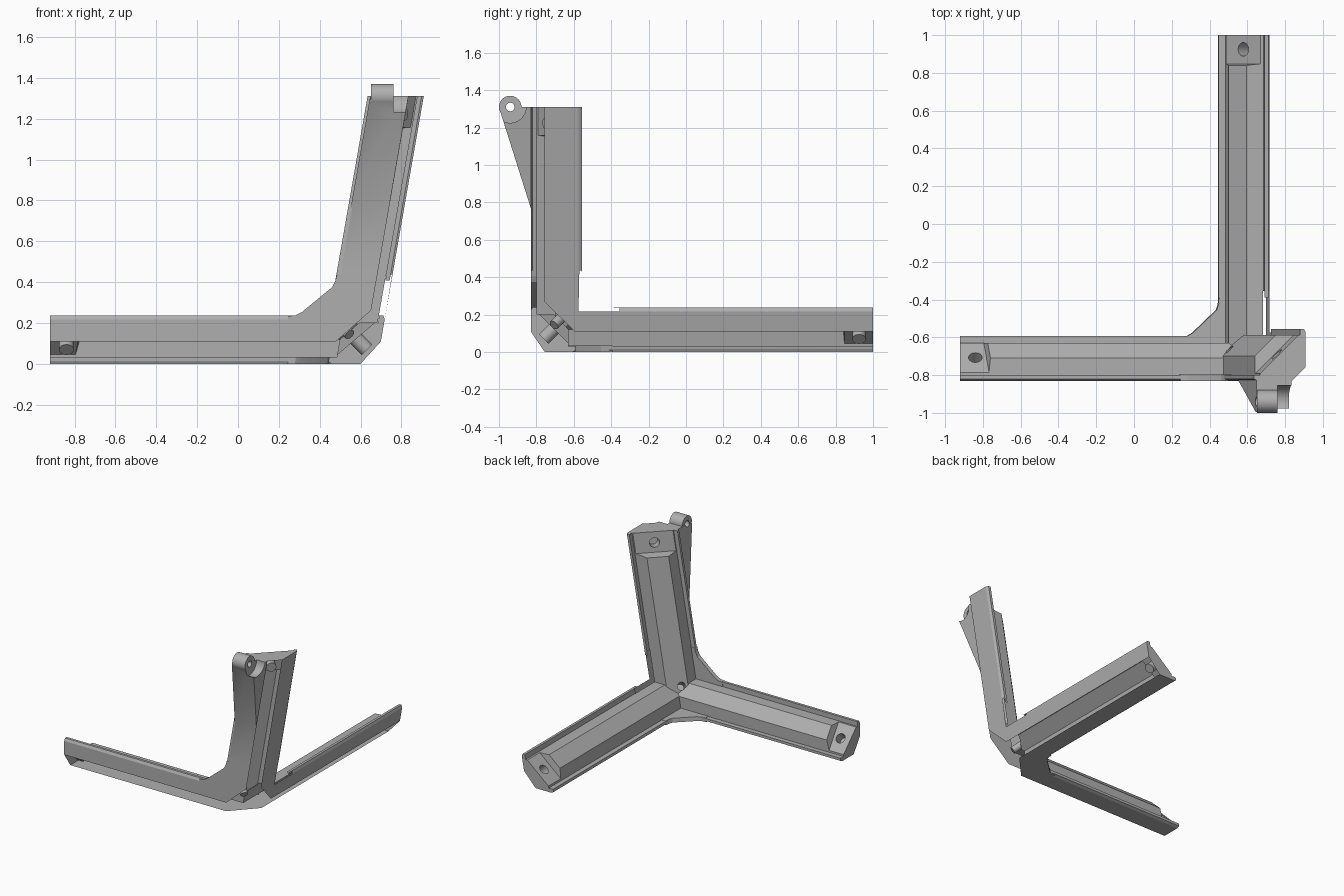
import bpy, bmesh
from mathutils import Vector

cube = bpy.data.objects.get("Cube")
if cube:
    bpy.data.objects.remove(cube, do_unlink=True)

grey = bpy.data.materials.new("plain_grey")
grey.use_nodes = True
grey.diffuse_color = (0.43, 0.43, 0.43, 1)
grey.node_tree.nodes["Principled BSDF"].inputs["Base Color"].default_value = grey.diffuse_color

LEAN = 0.175          # sideways lean of the post per unit of height
WALL = 0.03           # wall thickness
END = 0.237           # wall width of the two flat arms
POST = 0.275          # wall width of the post


def place(u, v, w):
    """Distances from the outer corner to model space."""
    return Vector((0.68 - u + LEAN * w, -0.83 + v, w))


def on_axis(axis, along, a, b):
    """Point with `along` on one corner axis and a, b on the others."""
    p = [a, b]
    p.insert(axis, along)
    return place(*p)


def loft(name, rings):
    """Solid through equal rings of points, capped at both ends."""
    bm = bmesh.new()
    loops = [[bm.verts.new(p) for p in ring] for ring in rings]
    n = len(loops[0])
    for r0, r1 in zip(loops, loops[1:]):
        for i in range(n):
            j = (i + 1) % n
            bm.faces.new((r0[i], r0[j], r1[j], r1[i]))
    bm.faces.new(loops[0])
    bm.faces.new(loops[-1])
    bmesh.ops.recalc_face_normals(bm, faces=bm.faces)
    mesh = bpy.data.meshes.new(name)
    bm.to_mesh(mesh)
    bm.free()
    ob = bpy.data.objects.new(name, mesh)
    bpy.context.collection.objects.link(ob)
    mesh.materials.append(grey)
    return ob


def section(s, h, c):
    """Angle section: two walls with bevelled tips and a chamfered core."""
    half = [(s - 0.02, 0), (s, 0.01), (s, WALL), (h, WALL), (h, h - c)]
    return [(0, 0)] + half + [(b, a) for a, b in reversed(half)]


def arm(name, axis, length, pocket, s, h, c, c_pocket):
    stations = [(0, c), (pocket, c), (pocket + 0.008, c_pocket), (length, c_pocket)]
    return loft(name, [[on_axis(axis, t, a, b) for a, b in section(s, h, k)]
                       for t, k in stations])


def gusset(name, axis, sa, sb):
    """Web plate filling the inside corner between two arms."""
    outline = [(0, 0), (sb + 0.2, 0), (sb + 0.2, sa - 0.003), (sb + 0.165, sa),
               (sb + 0.135, sa + 0.018), (sb + 0.01, sa + 0.138),
               (sb, sa + 0.17), (sb - 0.003, sa + 0.2), (0, sa + 0.2)]
    return loft(name, [[on_axis(axis, t, a, b) for a, b in outline] for t in (0, WALL + 0.002)])


def rod(name, center, axis, radius, depth):
    bpy.ops.mesh.primitive_cylinder_add(vertices=40, radius=radius, depth=depth, location=center,
                                        rotation=Vector(axis).to_track_quat('Z', 'Y').to_euler())
    ob = bpy.context.object
    ob.name = name
    ob.data.materials.append(grey)
    return ob


def slab(point, normal):
    """Large block lying outside a cutting plane."""
    n = Vector(normal).normalized()
    bpy.ops.mesh.primitive_cube_add(size=4, location=Vector(point) + 2 * n,
                                    rotation=n.to_track_quat('Z', 'Y').to_euler())
    ob = bpy.context.object
    ob.data.materials.append(grey)
    return ob


def combine(target, tool, operation):
    tool.hide_render = True
    bpy.context.view_layer.objects.active = target
    mod = target.modifiers.new("combine", 'BOOLEAN')
    mod.operation, mod.object, mod.solver = operation, tool, 'EXACT'
    bpy.ops.object.modifier_apply(modifier=mod.name)
    bpy.data.objects.remove(tool, do_unlink=True)


# Three arms and the webs between them
bracket = arm("corner_bracket", 0, 1.68, 1.475, END, 0.2, 0.08, 0.155)
combine(bracket, arm("back_arm", 1, 1.83, 1.67, END, 0.2, 0.08, 0.155), 'UNION')
combine(bracket, arm("post", 2, 1.31, 1.15, POST, 0.242, 0.11, 0.204), 'UNION')
combine(bracket, gusset("front_web", 1, END, POST), 'UNION')
combine(bracket, gusset("side_web", 0, END, POST), 'UNION')
combine(bracket, gusset("floor_web", 2, END, END), 'UNION')

# Arm end, outer edge chamfers and corner chamfer
for point, normal in [((-0.92, 0, 0), (-1, 0, 0)),
                      ((0, -0.755, 0), (0, -0.11, -0.075)),
                      ((0.6, 0, 0), (0.11, 0, -0.1)),
                      ((0.91, -0.755, 1.31), (1, -1, -LEAN)),
                      ((0.48, -0.83, 0.11), (1, -0.93, -1.13))]:
    combine(bracket, slab(point, normal), 'DIFFERENCE')

# Hinge lug: tapered wedge, clearance for the mating knuckle, and eye
EYE = (-0.94, 1.31)
side = [(0.02, 0.7), (0, 0.77), (-0.166, 1.295), (-0.11, 1.31), (0.02, 1.31)]
lug = loft("hinge_lug", [[place(u, v, w) for v, w in side] for u in (0.075, 0.262)])
combine(lug, rod("clearance", (0.86, *EYE), (1, 0, 0), 0.085, 0.2), 'DIFFERENCE')
combine(bracket, lug, 'UNION')
combine(bracket, rod("eye", (0.705, *EYE), (1, 0, 0), 0.06, 0.11), 'UNION')

# Pin hole, screw holes in the end pockets, and the inner corner hole
for center, axis, radius, depth in [
        ((0.705, *EYE), (1, 0, 0), 0.023, 0.3),
        ((-0.84, -0.707, 0.122), (0, 1, 1), 0.036, 0.15),
        ((0.579, 0.925, 0.122), (-1, 0, 1), 0.036, 0.15),
        ((0.755, -0.69, 1.23), (-1, 1, LEAN), 0.036, 0.15),
        ((0.5, -0.66, 0.19), (-1, 1, 1), 0.027, 0.16)]:
    combine(bracket, rod("bore", center, axis, radius, depth), 'DIFFERENCE')

# Smooth the round surfaces, keep the flats crisp
bpy.ops.object.select_all(action='DESELECT')
bracket.select_set(True)
bpy.context.view_layer.objects.active = bracket
bpy.ops.object.shade_smooth_by_angle(angle=0.4)
